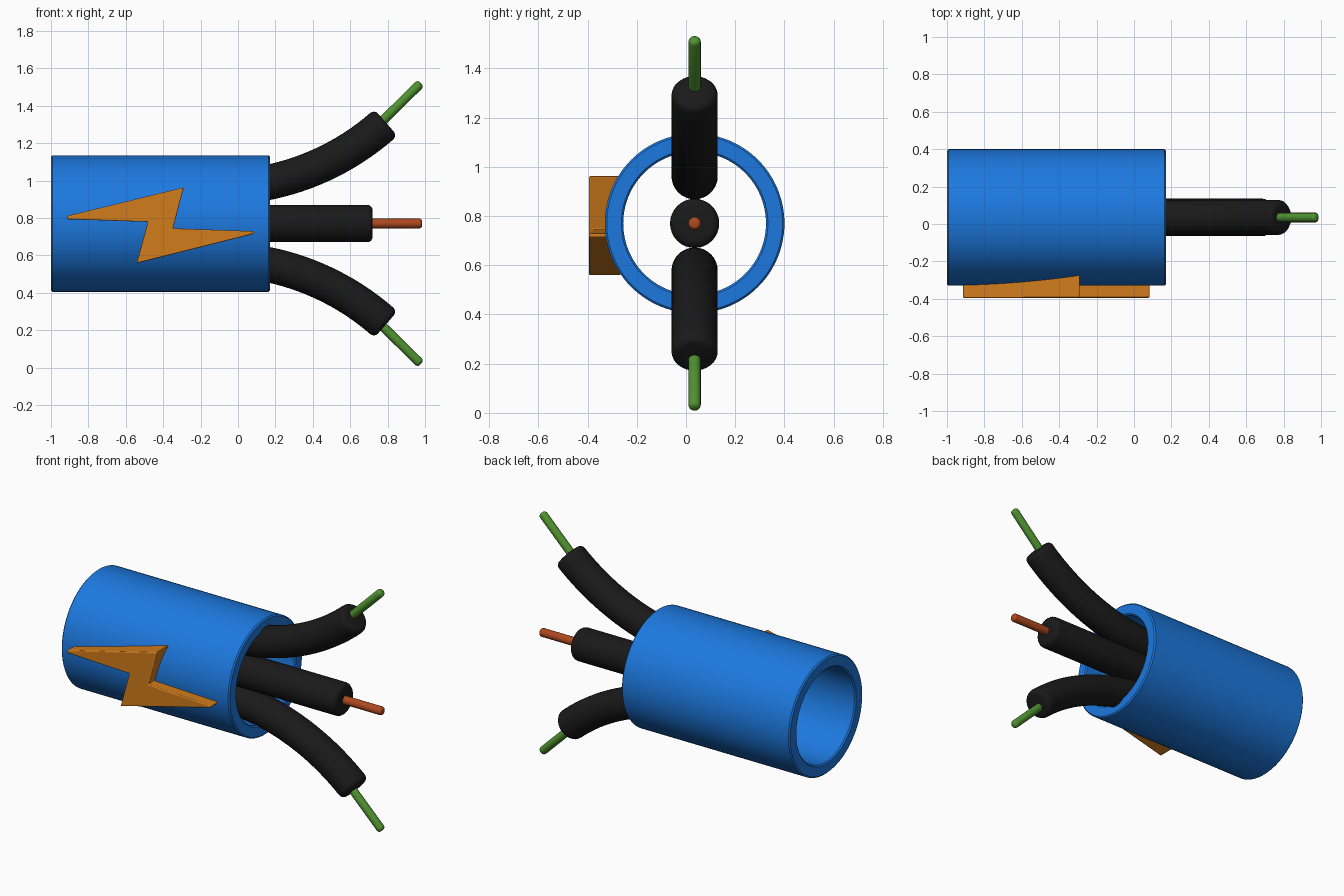
import bpy, bmesh, math
from mathutils import Vector

if "Cube" in bpy.data.objects:
    bpy.data.objects.remove(bpy.data.objects["Cube"])

CY, CZ = 0.035, 0.77      # cable axis


def material(name, rgb):
    m = bpy.data.materials.new(name)
    m.diffuse_color = (*rgb, 1)
    m.use_nodes = True
    m.node_tree.nodes["Principled BSDF"].inputs["Base Color"].default_value = m.diffuse_color
    return m


BLUE = material("blue", (0.012, 0.19, 0.74))
BLACK = material("black", (0.01, 0.01, 0.01))
GREEN = material("green", (0.08, 0.29, 0.03))
COPPER = material("copper", (0.42, 0.065, 0.013))
ORANGE = material("orange", (0.64, 0.2, 0.012))


def finish(name, bm, mat, angle=40):
    bmesh.ops.recalc_face_normals(bm, faces=bm.faces)
    me = bpy.data.meshes.new(name)
    bm.to_mesh(me)
    bm.free()
    ob = bpy.data.objects.new(name, me)
    bpy.context.collection.objects.link(ob)
    me.materials.append(mat)
    bpy.ops.object.select_all(action='DESELECT')
    ob.select_set(True)
    bpy.context.view_layer.objects.active = ob
    bpy.ops.object.shade_smooth_by_angle(angle=math.radians(angle))
    return ob


def skin(name, rings, mat, sides, closed=False):
    """Rings are (x, z, slope, radius), swept in the XZ plane."""
    bm = bmesh.new()
    loops = []
    for x, z, a, r in rings:
        up = Vector((-math.sin(a), 0, math.cos(a)))
        loop = []
        for i in range(sides):
            t = 2 * math.pi * i / sides
            loop.append(bm.verts.new(Vector((x, CY, z)) + up * r * math.cos(t)
                                     + Vector((0, 1, 0)) * r * math.sin(t)))
        loops.append(loop)
    pairs = list(zip(loops, loops[1:]))
    if closed:
        pairs.append((loops[-1], loops[0]))
    else:
        bm.faces.new(loops[0])
        bm.faces.new(loops[-1])
    for a, b in pairs:
        for i in range(sides):
            j = (i + 1) % sides
            bm.faces.new((a[i], a[j], b[j], b[i]))
    return finish(name, bm, mat)


def rod(name, path, radius, soft, mat, sides=32):
    """Sweep a path of (x, z, slope), rounding both end edges."""
    def end(p, sign):
        x, z, a = p
        out = []
        for k in range(5):
            t = math.pi / 2 * k / 4
            d = sign * soft * math.sin(t)
            out.append((x + d * math.cos(a), z + d * math.sin(a), a,
                        radius - soft * (1 - math.cos(t))))
        return out
    rings = end(path[0], -1)[::-1]
    rings += [(*p, radius) for p in path[1:-1]]
    rings += end(path[-1], 1)
    skin(name, rings, mat, sides)


# outer sheath: open tube with softened rims
R, r, b = 0.365, 0.29, 0.008
x0, x1 = -1.0, 0.17
profile = [(x0, r + b), (x0, R - b), (x0 + b, R), (x1 - b, R),
           (x1, R - b), (x1, r + b), (x1 - b, r), (x0 + b, r)]
skin("cable_sheath", [(x, CZ, 0, q) for x, q in profile], BLUE, 96, closed=True)

# middle wire
rod("middle_wire_insulation", [(-0.22, CZ, 0), (0.69, CZ, 0)], 0.1, 0.03, BLACK)
rod("middle_wire_core", [(0.6, CZ, 0), (0.97, CZ, 0)], 0.026, 0.015, COPPER, 20)

# upper and lower wires, bending away from the axis
BEND, ANG, START, OFF = 1.34, math.radians(42), -0.11, 0.192
for label, s in (("upper", 1), ("lower", -1)):
    path = [(-0.22, CZ + s * OFF, 0)]
    n = 20
    for i in range(n + 1):
        a = ANG * 0.975 * i / n
        path.append((START + BEND * math.sin(a),
                     CZ + s * (OFF + BEND * (1 - math.cos(a))), s * a))
    rod(label + "_wire_insulation", path, 0.094, 0.03, BLACK)
    rod(label + "_wire_core",
        [(0.72, CZ + s * 0.497, s * ANG), (0.965, CZ + s * 0.738, s * ANG)],
        0.025, 0.018, GREEN, 20)

# raised bolt on the front of the sheath
outline = [(-0.915, 0.81), (-0.29, 0.963), (-0.348, 0.744), (0.083, 0.729),
           (0.083, 0.714), (-0.542, 0.558), (-0.482, 0.779), (-0.915, 0.793)]
bm = bmesh.new()
face = bm.faces.new([bm.verts.new((x, -0.395, z)) for x, z in outline])
ext = bmesh.ops.extrude_face_region(bm, geom=[face])
bmesh.ops.translate(bm, vec=(0, 0.13, 0),
                    verts=[v for v in ext["geom"] if isinstance(v, bmesh.types.BMVert)])
bolt = finish("bolt_emblem", bm, ORANGE, 30)
bev = bolt.modifiers.new("soft_edges", 'BEVEL')
bev.width = 0.006
bev.segments = 2
